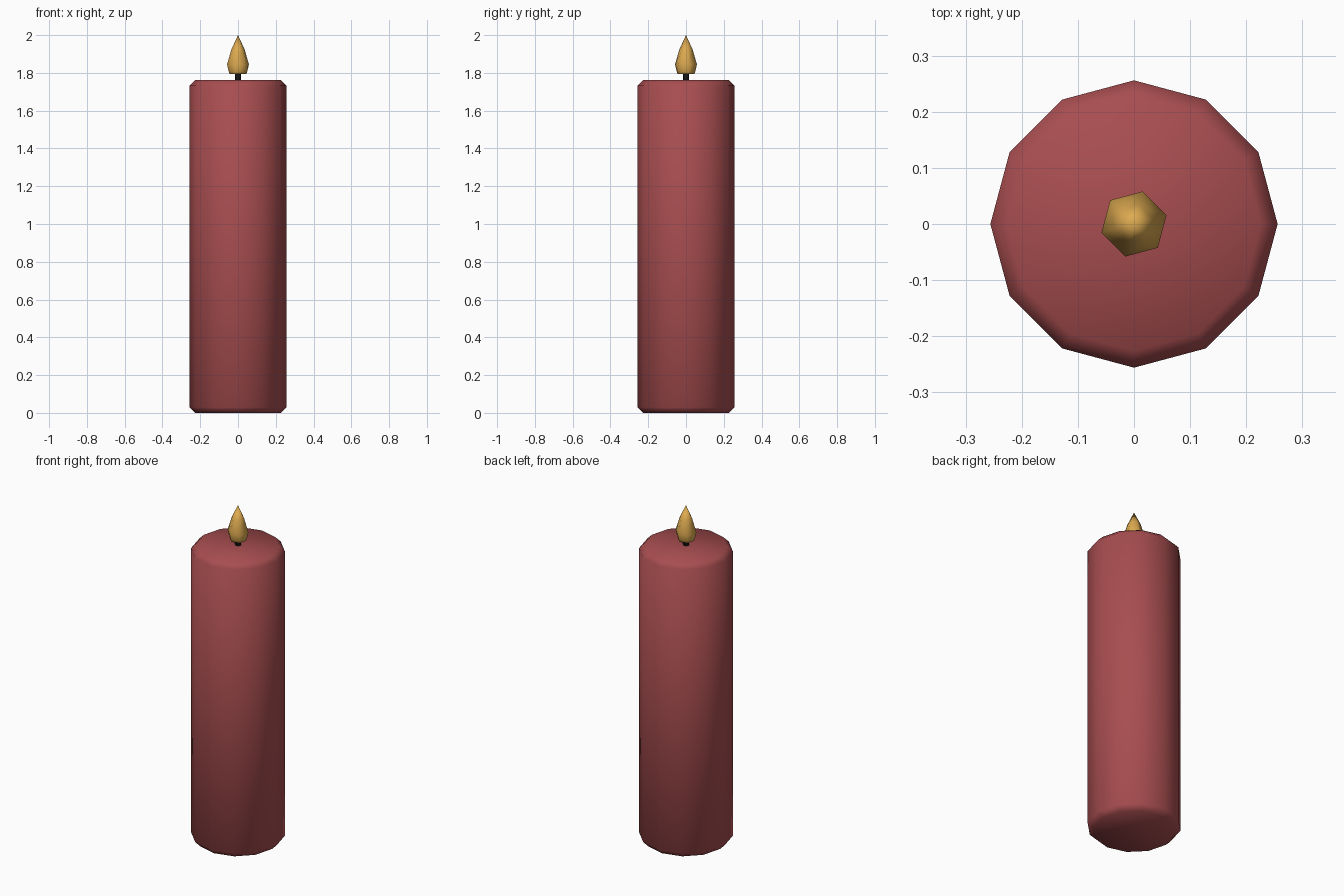
import bpy, bmesh, math

if "Cube" in bpy.data.objects:
    bpy.data.objects.remove(bpy.data.objects["Cube"])

def material(name, color):
    m = bpy.data.materials.new(name)
    m.diffuse_color = (*color, 1)
    m.use_nodes = True
    m.node_tree.nodes["Principled BSDF"].inputs["Base Color"].default_value = m.diffuse_color
    return m

def lathe(name, profile, sides, turn, mat):
    """Revolve (radius, z) points; radius 0 makes a tip, other ends get flat caps."""
    bm = bmesh.new()
    rings = []
    for r, z in profile:
        n = 1 if r == 0 else sides
        rings.append([bm.verts.new((r * math.cos(turn + i * math.tau / sides),
                                    r * math.sin(turn + i * math.tau / sides), z))
                      for i in range(n)])
    for a, b in zip(rings, rings[1:]):
        for i in range(sides):
            j = (i + 1) % sides
            if len(b) == 1:
                bm.faces.new((a[i], a[j], b[0]))
            else:
                bm.faces.new((a[i], a[j], b[j], b[i]))
    for ring in (rings[0], rings[-1]):
        if len(ring) > 1:
            bm.faces.new(ring)
    bmesh.ops.recalc_face_normals(bm, faces=bm.faces)
    for f in bm.faces:
        f.smooth = True
    mesh = bpy.data.meshes.new(name)
    bm.to_mesh(mesh)
    bm.free()
    mesh.materials.append(mat)
    obj = bpy.data.objects.new(name, mesh)
    bpy.context.collection.objects.link(obj)
    return obj

# Wax body with chamfered rims
body = lathe("candle_body", [(0.226, 0), (0.256, 0.03), (0.256, 1.732), (0.226, 1.762)],
             12, 0, material("red_wax", (0.39, 0.075, 0.08)))

# Wick
lathe("wick", [(0.016, 1.75), (0.016, 1.82)], 6, math.radians(15),
      material("black_wick", (0.01, 0.01, 0.01)))

# Six-sided teardrop flame
lathe("flame", [(0.046, 1.793), (0.05, 1.805), (0.06, 1.845), (0.036, 1.925), (0, 2.0)],
      6, math.radians(15), material("golden_flame", (0.72, 0.40, 0.08)))
